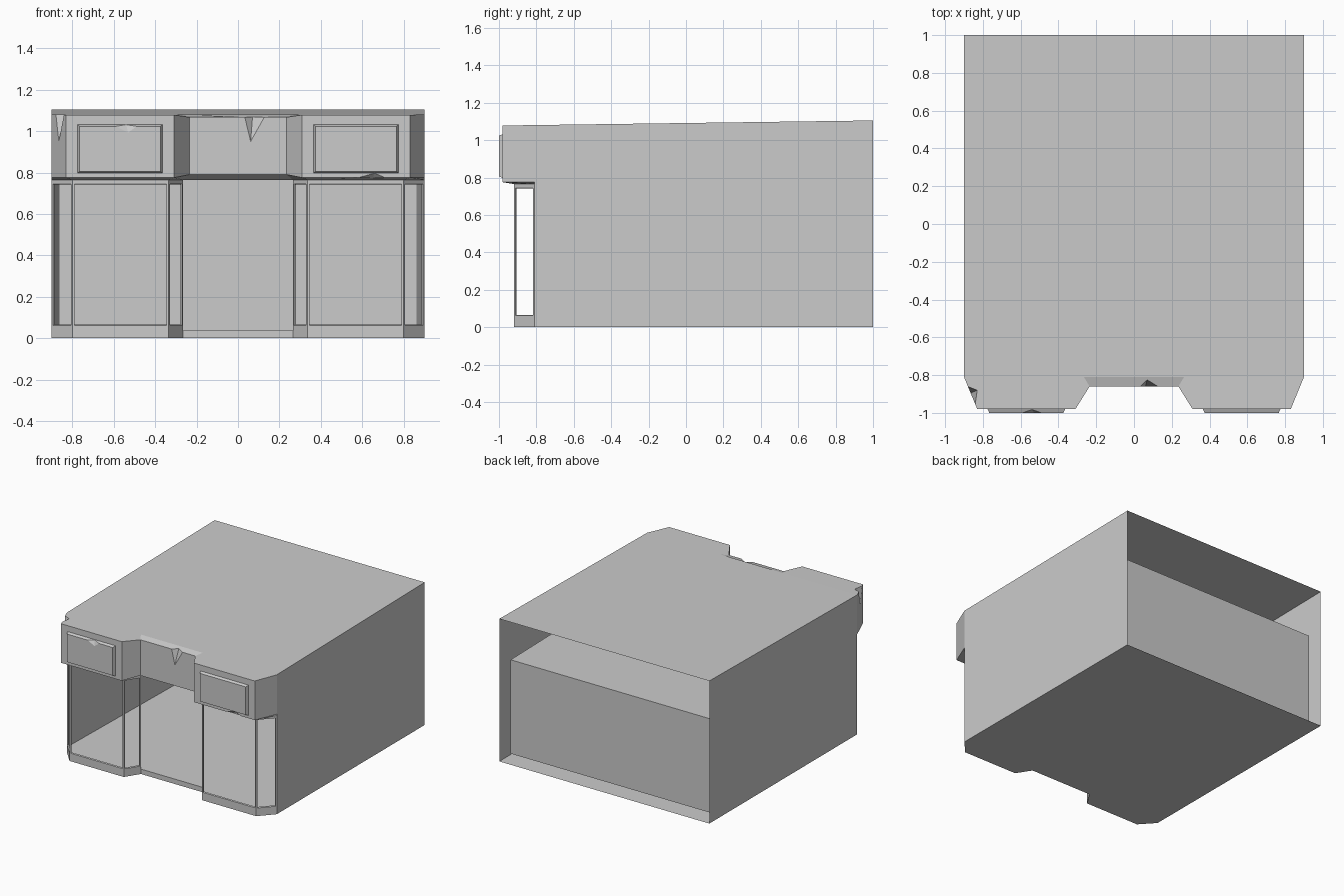
import bpy, bmesh
from mathutils import Vector as V

if "Cube" in bpy.data.objects:
    bpy.data.objects.remove(bpy.data.objects["Cube"])


def make(name, faces):
    """Build an object from a list of polygons, welding shared corners."""
    bm = bmesh.new()
    for f in faces:
        bm.faces.new([bm.verts.new(p) for p in f])
    bmesh.ops.remove_doubles(bm, verts=bm.verts, dist=0.0005)
    bmesh.ops.recalc_face_normals(bm, faces=bm.faces)
    me = bpy.data.meshes.new(name)
    bm.to_mesh(me)
    bm.free()
    ob = bpy.data.objects.new(name, me)
    bpy.context.collection.objects.link(ob)
    return ob


def roof_z(x, y):
    """Gently sloping roof that dips along the recessed middle edge."""
    if abs(x) < 0.25 and y < -0.82:
        return 1.067
    return 1.078 + 0.027 * (y + 0.98) / 1.98


def full(half):
    """Mirror a right-half plan outline into a left-to-right outline."""
    return [(-x, y) for x, y in reversed(half)] + half


def at(p, z):
    return V((p[0], p[1], z))


def top(p):
    return at(p, roof_z(p[0], p[1]))


# plan outlines of the sign band above and the shop windows below
upper = full([(0.235, -0.86), (0.31, -0.98), (0.83, -0.98), (0.9, -0.81)])
lower = full([(0.265, -0.81), (0.335, -0.92), (0.80, -0.92), (0.9, -0.81)])
SOFFIT, HEAD, FRAME_TOP, FLOOR = 0.775, 0.765, 0.745, 0.038
BACK_X, BACK_Y = 0.862, 0.915
band_low = [0.79 if abs(x) < 0.3 and y > -0.9 else SOFFIT for x, y in upper]

# broken edges: band segment -> start, tip, end along it, tip z, inner point
top_chips = {0: (0.3, 0.5, 0.85, 0.95, (-0.83, -0.88)),
             3: (0.57, 0.63, 0.77, 0.95, (0.07, -0.825))}

# sign band, and the front roof edge that shares its chips
band, edges = [], []
for i in range(7):
    a, b = V(upper[i]), V(upper[i + 1])
    rim, edge = [top(a)], [top(a)]
    if i in top_chips:
        s, m, e, z, inner = top_chips[i]
        A, C = top(a.lerp(b, s)), top(a.lerp(b, e))
        B, D = at(a.lerp(b, m), z), top(inner)
        rim += [A, B, C]
        edge += [A, D, C]
        band += [[A, B, D], [B, C, D]]
    rim.append(top(b))
    edges.append(edge + [top(b)])
    foot = [at(b, band_low[i + 1]), at(a, band_low[i])]
    under = [at(a, band_low[i]), at(b, band_low[i + 1]),
             at(lower[i + 1], HEAD), at(lower[i], HEAD)]
    if i == 5:  # chip in the lower edge of the right bay
        A, B, C = V((0.58, -0.98, SOFFIT)), V((0.66, -0.98, 0.797)), V((0.71, -0.98, SOFFIT))
        D = V((0.65, -0.95, 0.7732))
        foot = [foot[0], C, B, A, foot[1]]
        under = [under[0], A, D, C] + under[1:]
        band += [[A, B, D], [B, C, D]]
    band += [rim + foot, under]
make("sign_band", band)

# roof: main plate, two bay plates and the dipped middle strip
nl, nr = top((-0.265, -0.81)), top((0.265, -0.81))
left = edges[0] + edges[1][1:] + edges[2][1:] + [nl]
right = edges[4] + edges[5][1:] + edges[6][1:] + [nr]
main = [top((-0.9, -0.81)), nl, nr, top((0.9, -0.81)), top((0.9, 1)), top((-0.9, 1))]
make("roof", [main, left, right, edges[3] + [nr, nl]])

# outer side walls and ground slab
make("side_walls", [[at((x, -0.81), 0), at((x, 1), 0), top((x, 1)), top((x, -0.81))]
                    for x in (-0.9, 0.9)])
make("ground_slab", [[at(p, 0) for p in lower] + [at((0.9, 1), 0), at((-0.9, 1), 0)]])

# tapered inner room with raised floor, set forward of the open back
bl, br = (-BACK_X, BACK_Y), (BACK_X, BACK_Y)
fl, fr = (-0.9, -0.81), (0.9, -0.81)
room = [[at(a, FLOOR), at(b, FLOOR), at(b, HEAD), at(a, HEAD)]
        for a, b in ((fl, bl), (bl, br), (br, fr))]
for z in (FLOOR, HEAD):
    room.append([at(p, z) for p in lower] + [at(br, z), at(bl, z)])
make("inner_room", room)


def window(a, b, sill=0.062, depth=0.01):
    """Open frame on one wall segment, with a shallow reveal."""
    a, b = V(a), V(b)
    d = (b - a).normalized()
    n = V((-d.y, d.x)) * depth
    w = 0.011
    p, q = a + d * w, b - d * w
    ring0 = [at(a, 0), at(b, 0), at(b, HEAD), at(a, HEAD)]
    ring1 = [at(p, sill), at(q, sill), at(q, FRAME_TOP), at(p, FRAME_TOP)]
    off = V((n.x, n.y, 0))
    ring2 = [c + off + V((0, 0, 0.004 if k < 2 else -0.004))
             for k, c in enumerate(ring1)]
    out = []
    for r, s in ((ring0, ring1), (ring1, ring2)):
        out += [[r[k], r[k - 3], s[k - 3], s[k]] for k in range(4)]
    return out


# window frames of the two bays
for name, segs in (("left_bay_frame", (0, 1, 2)), ("right_bay_frame", (4, 5, 6))):
    make(name, [f for i in segs for f in window(lower[i], lower[i + 1])])

# doorway threshold
a, b = lower[3], lower[4]
make("doorway_threshold", [[at(a, 0), at(b, 0), at(b, FLOOR), at(a, FLOOR)]])


def sign(name, x0, x1, chipped):
    """Raised sign board with sloping edges."""
    z0, z1, t = 0.797, 1.032, 0.009
    r = [V((x0, -0.98, z0)), V((x1, -0.98, z0)), V((x1, -0.98, z1)), V((x0, -0.98, z1))]
    s = [V((x0 + t, -1, z0 + t)), V((x1 - t, -1, z0 + t)),
         V((x1 - t, -1, z1 - t)), V((x0 + t, -1, z1 - t))]
    faces = [[r[k], r[k - 3], s[k - 3], s[k]] for k in range(4)]
    front = list(s)
    if chipped:
        A, B, C = V((-0.49, -1, z1 - t)), V((-0.53, -1, 0.993)), V((-0.59, -1, z1 - t))
        D = V((-0.54, -0.982, z1 - 0.001))
        front = s[:3] + [A, B, C, s[3]]
        faces[2] = [r[2], r[3], s[3], C, D, A, s[2]]
        faces += [[A, B, D], [B, C, D]]
    make(name, faces + [front])


sign("left_sign_board", -0.775, -0.365, True)
sign("right_sign_board", 0.365, 0.775, False)
